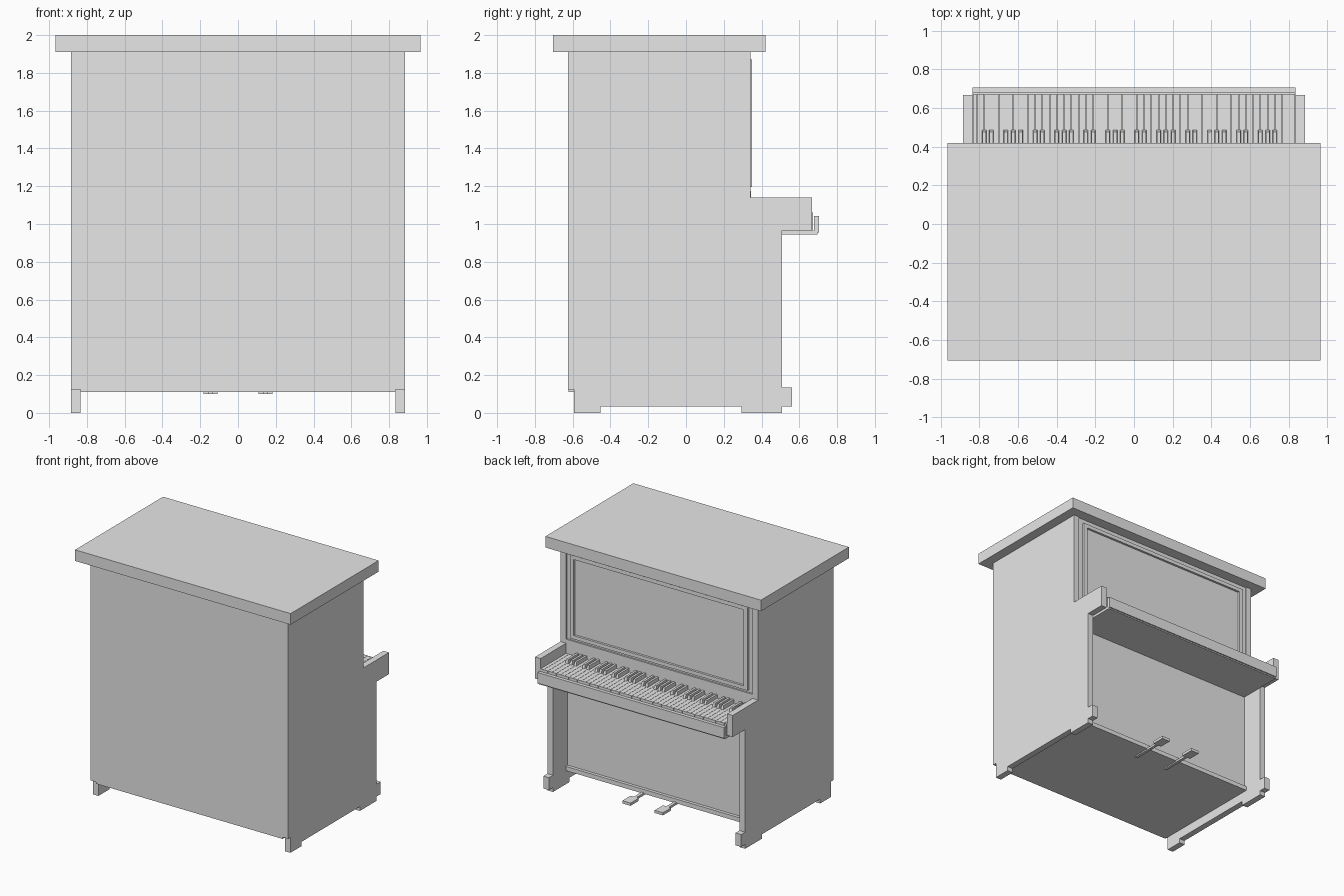
import bpy, bmesh
from mathutils import Vector

cube = bpy.data.objects.get("Cube")
if cube:
    bpy.data.objects.remove(cube, do_unlink=True)

grey = bpy.data.materials.new("plain_grey")
grey.use_nodes = True
grey.diffuse_color = (0.8, 0.8, 0.8, 1)
grey.node_tree.nodes["Principled BSDF"].inputs["Base Color"].default_value = (0.8, 0.8, 0.8, 1)


def add_box(bm, x, y, z, taper=(0, 0)):
    """Box from ranges; taper narrows the top sideways and at its +y end."""
    result = bmesh.ops.create_cube(bm, size=1)
    for v in result["verts"]:
        top = v.co.z > 0
        px = x[1] - taper[0] * top if v.co.x > 0 else x[0] + taper[0] * top
        py = y[1] - taper[1] * top if v.co.y > 0 else y[0]
        v.co = Vector((px, py, z[top]))


def finish(name, bm):
    bmesh.ops.recalc_face_normals(bm, faces=bm.faces)
    mesh = bpy.data.meshes.new(name)
    bm.to_mesh(mesh)
    bm.free()
    mesh.materials.append(grey)
    obj = bpy.data.objects.new(name, mesh)
    bpy.context.collection.objects.link(obj)
    return obj


def box(name, x, y, z):
    bm = bmesh.new()
    add_box(bm, x, y, z)
    return finish(name, bm)


# Side panels with arm and feet, cut from one outline in (y, z)
outline = [(-0.624, 1.91), (0.342, 1.91), (0.342, 1.14), (0.667, 1.14),
           (0.667, 0.965), (0.508, 0.965), (0.508, 0.135), (0.56, 0.135),
           (0.56, 0.035), (0.508, 0.035), (0.508, 0), (0.295, 0),
           (0.295, 0.035), (-0.452, 0.035), (-0.452, 0), (-0.593, 0),
           (-0.593, 0.125), (-0.624, 0.125)]
for side, start in (("right", -0.885), ("left", 0.835)):
    bm = bmesh.new()
    face = bm.faces.new([bm.verts.new((start, y, z)) for y, z in outline])
    extruded = bmesh.ops.extrude_face_region(bm, geom=[face])
    moved = [g for g in extruded["geom"] if isinstance(g, bmesh.types.BMVert)]
    bmesh.ops.translate(bm, verts=moved, vec=(0.05, 0, 0))
    finish(side + "_side_panel", bm)

# Case boards
inner = (-0.835, 0.835)
box("lid", (-0.965, 0.965), (-0.705, 0.42), (1.91, 2))
box("back_board", inner, (-0.622, -0.58), (0.11, 1.91))
box("bottom_board", inner, (-0.58, 0.345), (0.11, 0.145))
box("lower_panel", inner, (0.29, 0.32), (0.145, 0.945))
box("upper_panel", inner, (0.29, 0.332), (0.965, 1.91))
box("fall_rail", inner, (0.332, 0.345), (0.965, 1.175))
box("key_bed", inner, (0.29, 0.695), (0.945, 0.965))
box("key_slip", inner, (0.678, 0.705), (0.955, 1.042))

# Raised moulding around the upper panel
bm = bmesh.new()
for x in ((-0.795, -0.76), (0.76, 0.795)):
    add_box(bm, x, (0.33, 0.35), (1.195, 1.87))
for z in ((1.195, 1.225), (1.84, 1.87)):
    add_box(bm, (-0.76, 0.76), (0.33, 0.35), z)
finish("panel_moulding", bm)

# White keys, with cut-off end keys against the sides
pitch, first = 0.0376, -0.775
bm = bmesh.new()
for n in range(-2, 43):
    left = max(first + n * pitch, -0.833)
    right = min(first + (n + 1) * pitch, 0.833)
    add_box(bm, (left + 0.001, right - 0.001), (0.345, 0.672), (0.965, 1.06))
finish("white_keys", bm)

# Black keys in groups of two and three
bm = bmesh.new()
for octave in range(6):
    for step in (0, 1, 3, 4, 5):
        x = first + (octave * 7 + step) * pitch
        add_box(bm, (x - 0.012, x + 0.012), (0.345, 0.488), (1.055, 1.09), (0.003, 0.012))
finish("black_keys", bm)

# Pedals
for name, x in (("right_pedal", -0.145), ("left_pedal", 0.145)):
    bm = bmesh.new()
    add_box(bm, (x - 0.012, x + 0.012), (0.2, 0.45), (0.1, 0.118))
    add_box(bm, (x - 0.037, x + 0.037), (0.45, 0.555), (0.1, 0.122))
    finish(name, bm)
